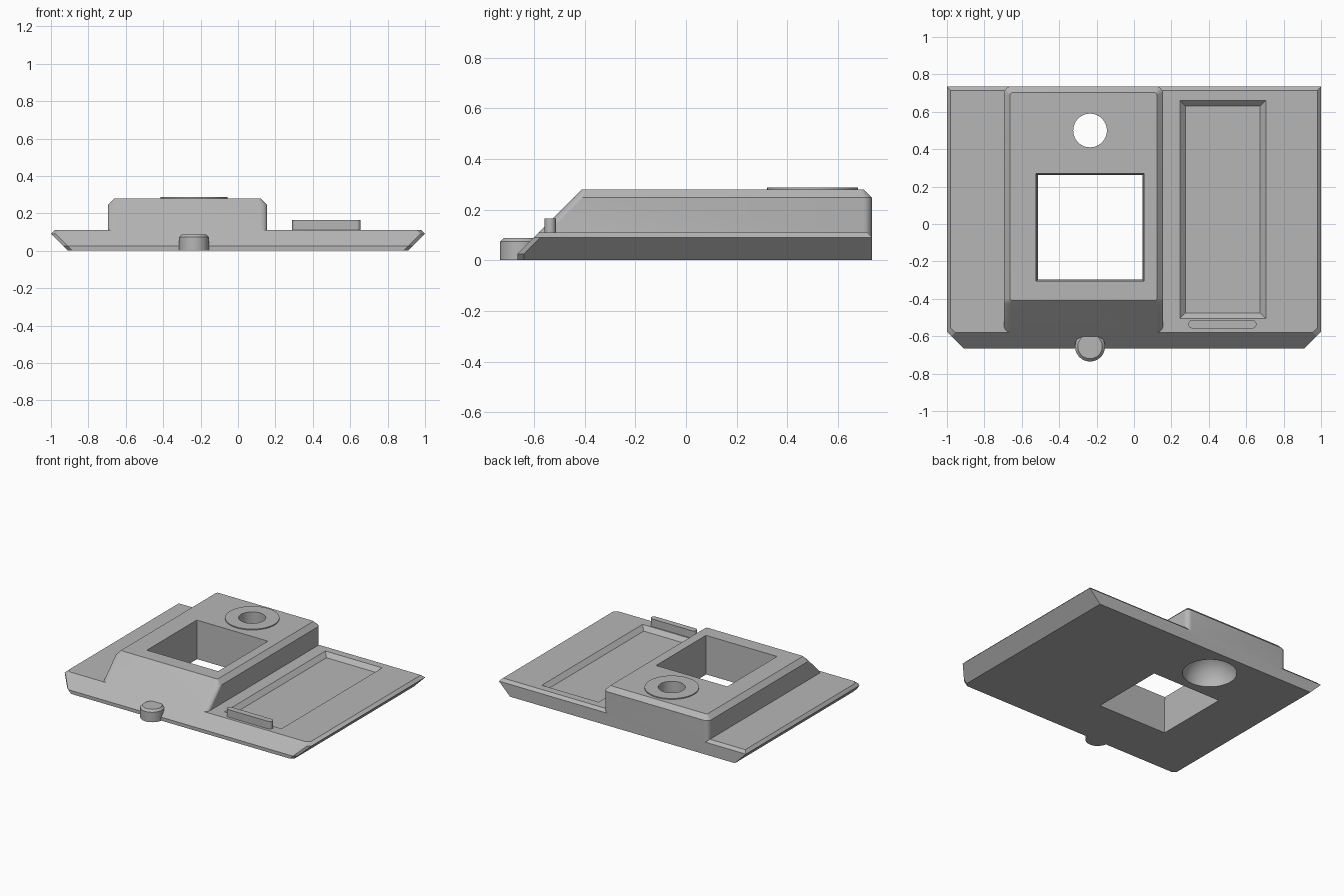
import bpy, bmesh
from math import cos, sin, pi

cube = bpy.data.objects.get("Cube")
if cube:
    bpy.data.objects.remove(cube, do_unlink=True)

grey = bpy.data.materials.new("matte grey")
grey.use_nodes = True
grey.diffuse_color = (0.47, 0.47, 0.47, 1)
grey.node_tree.nodes["Principled BSDF"].inputs["Base Color"].default_value = grey.diffuse_color


def outline(x0, x1, y0, y1, z, front, back, segs):
    """Rectangle at height z with separate front and back corner sizes."""
    points = []
    corners = ((x1 - back, y1 - back, back), (x0 + back, y1 - back, back),
               (x0 + front, y0 + front, front), (x1 - front, y0 + front, front))
    for i, (cx, cy, r) in enumerate(corners):
        steps = segs if r > 0 else 0
        for k in range(steps + 1):
            a = pi / 2 * (i + (k / steps if steps else 0))
            points.append((cx + r * cos(a), cy + r * sin(a), z))
    return points


def circle(cx, cy, r, z, n=48):
    return [(cx + r * cos(2 * pi * i / n), cy + r * sin(2 * pi * i / n), z) for i in range(n)]


def loft(name, rings):
    """Solid skinned through matching rings, from bottom to top."""
    bm = bmesh.new()
    rows = [[bm.verts.new(p) for p in ring] for ring in rings]
    for low, high in zip(rows, rows[1:]):
        for i in range(len(low)):
            j = (i + 1) % len(low)
            bm.faces.new((low[i], low[j], high[j], high[i]))
    bm.faces.new(rows[0][::-1])
    bm.faces.new(rows[-1])
    bmesh.ops.recalc_face_normals(bm, faces=bm.faces[:])
    mesh = bpy.data.meshes.new(name)
    bm.to_mesh(mesh)
    bm.free()
    mesh.materials.append(grey)
    ob = bpy.data.objects.new(name, mesh)
    bpy.context.collection.objects.link(ob)
    return ob


def combine(target, tool, operation):
    mod = target.modifiers.new(operation, 'BOOLEAN')
    mod.operation = operation
    mod.solver = 'EXACT'
    mod.object = tool
    bpy.context.view_layer.objects.active = target
    bpy.ops.object.modifier_apply(modifier=mod.name)
    bpy.data.objects.remove(tool, do_unlink=True)


def smooth(ob):
    bpy.ops.object.select_all(action='DESELECT')
    ob.select_set(True)
    bpy.context.view_layer.objects.active = ob
    bpy.ops.object.shade_smooth_by_angle(angle=pi / 6)


BACK, MID, SLOPE = 0.735, -0.235, -0.69   # front slope runs along y = z + SLOPE

# Base plate with undercut sides, cut front corners and a thin top chamfer
base = loft("base_plate", [
    outline(-w, w, max(z, 0.025) + SLOPE, yb, z, 0.025, 0, 1)
    for z, w, yb in ((0, 0.91, BACK), (0.025, 0.935, BACK), (0.09, 1, BACK), (0.11, 0.98, BACK - 0.02))])

# Raised housing, sloped at the front and chamfered along the top
housing = loft("housing", [
    outline(-0.695 + inset, 0.155 - inset, z + SLOPE, BACK - inset, z, r, r, 6)
    for z, inset, r in ((0.05, 0, 0.036), (0.247, 0, 0.036), (0.28, 0.033, 0.012))])
combine(base, housing, 'UNION')

# Thin raised collar around the round hole
collar = loft("collar", [circle(MID, 0.5, 0.18, z) for z in (0.26, 0.287)])
combine(base, collar, 'UNION')

# Square opening, round hole with a domed underside, and shallow tray
window = loft("window_cutter", [outline(MID - h, MID + h, -0.018 - h, -0.018 + h, z, 0, 0, 1)
                                for z, h in ((-0.1, 0.276), (0.28, 0.288), (0.4, 0.288))])
combine(base, window, 'DIFFERENCE')
bore = loft("bore_cutter", [circle(MID, 0.5, 0.09, z) for z in (-0.1, 0.4)])
combine(base, bore, 'DIFFERENCE')
dome = loft("dome_cutter", [circle(MID, 0.5, 0.18, -0.05)] +
            [circle(MID, 0.5, 0.18 * cos(a * pi / 24), 0.18 * sin(a * pi / 24)) for a in range(9)])
combine(base, dome, 'DIFFERENCE')
tray = loft("tray_cutter", [outline(0.275 - g, 0.675 + g, -0.475 - g, 0.63 + g, 0.08 + g, 0, 0, 1)
                            for g in (0, 0.03, 0.06)])
combine(base, tray, 'DIFFERENCE')
smooth(base)

# Rounded stop in front of the tray
smooth(loft("tray_stop", [outline(0.29, 0.655, -0.558, -0.514, z, 0.0219, 0.0219, 8)
                          for z in (0.1, 0.165)]))

# Chamfered front button
smooth(loft("front_button", [circle(MID, -0.655, r, z)
                             for z, r in ((0, 0.08), (0.073, 0.08), (0.088, 0.065))]))
